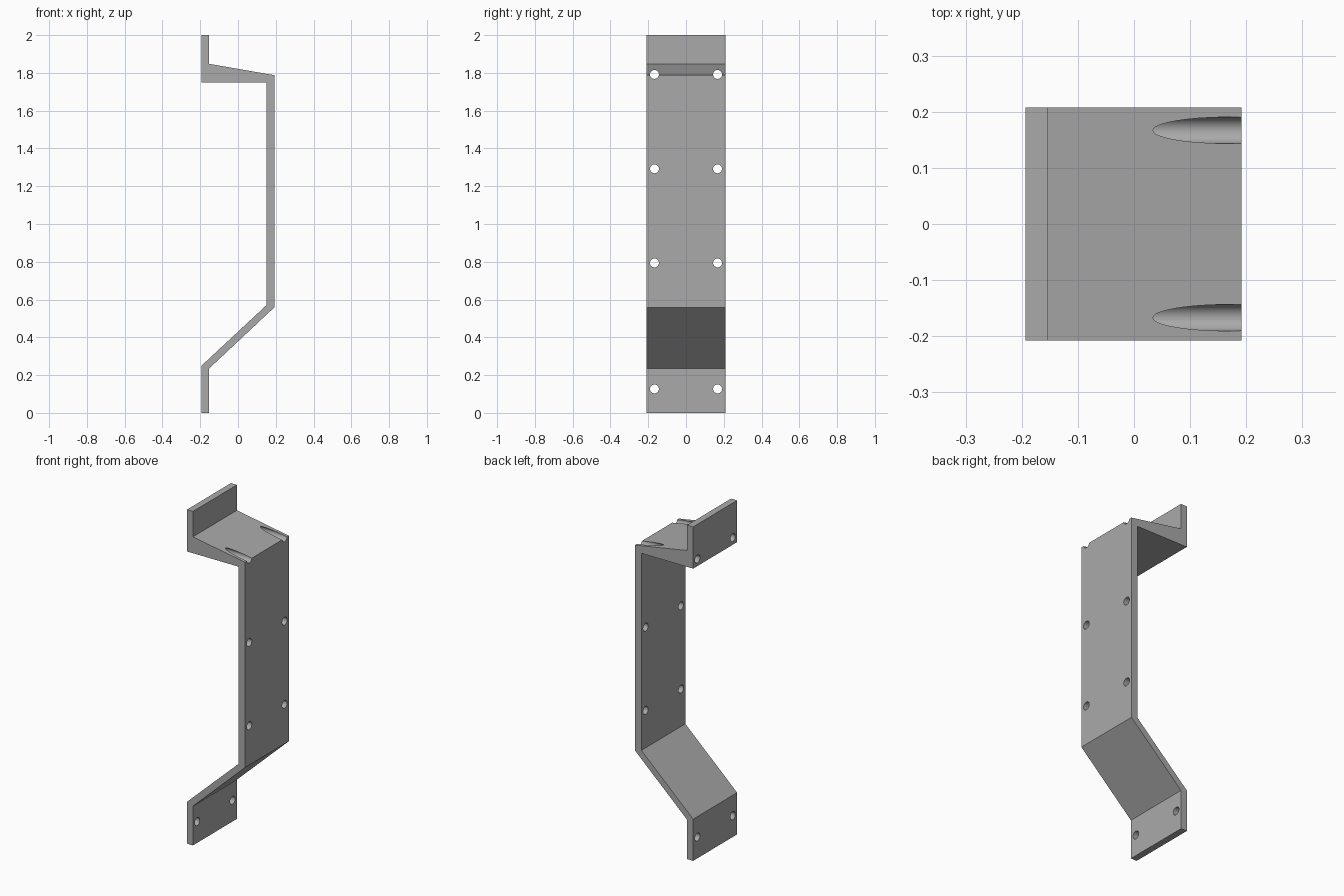
import bpy
import bmesh
from math import pi
from mathutils import Matrix, Vector

cube = bpy.data.objects.get("Cube")
if cube:
    bpy.data.objects.remove(cube, do_unlink=True)

HALF_WIDTH = 0.208
HOLE_RADIUS = 0.0235
HOLE_Y = 0.167
HOLE_HEIGHTS = (0.127, 0.794, 1.292, 1.792)

# Bent strip outline, as (x, z)
PROFILE = [
    (-0.193, 0), (-0.153, 0), (-0.153, 0.235), (0.192, 0.558),
    (0.192, 1.788), (-0.153, 1.848), (-0.153, 2), (-0.193, 2),
    (-0.193, 1.75), (0.15, 1.75), (0.15, 0.57), (-0.193, 0.25),
]


def make_material(name, colour):
    mat = bpy.data.materials.new(name)
    mat.use_nodes = True
    mat.diffuse_color = colour
    mat.node_tree.nodes["Principled BSDF"].inputs["Base Color"].default_value = colour
    return mat


def make_object(name, bm):
    bmesh.ops.recalc_face_normals(bm, faces=bm.faces)
    mesh = bpy.data.meshes.new(name)
    bm.to_mesh(mesh)
    bm.free()
    obj = bpy.data.objects.new(name, mesh)
    bpy.context.collection.objects.link(obj)
    return obj


# Bracket: outline extruded across its width
bm = bmesh.new()
outline = bm.faces.new([bm.verts.new((x, -HALF_WIDTH, z)) for x, z in PROFILE])
swept = bmesh.ops.extrude_face_region(bm, geom=[outline])
moved = [v for v in swept["geom"] if isinstance(v, bmesh.types.BMVert)]
bmesh.ops.translate(bm, verts=moved, vec=Vector((0, 2 * HALF_WIDTH, 0)))
bracket = make_object("mounting_bracket", bm)
bracket.data.materials.append(make_material("plain grey", (0.4, 0.4, 0.4, 1)))

# Screw holes: pairs of long cylinders running through along x
bm = bmesh.new()
for z in HOLE_HEIGHTS:
    for side in (-1, 1):
        place = Matrix.Translation((0, side * HOLE_Y, z)) @ Matrix.Rotation(pi / 2, 4, "Y")
        bmesh.ops.create_cone(bm, cap_ends=True, segments=48, radius1=HOLE_RADIUS,
                              radius2=HOLE_RADIUS, depth=1, matrix=place)
cutter = make_object("screw_hole_cutter", bm)
cutter.hide_render = True

cut = bracket.modifiers.new("screw holes", "BOOLEAN")
cut.operation = "DIFFERENCE"
cut.solver = "EXACT"
cut.object = cutter

# Apply the cut, then drop the cutter
bpy.ops.object.select_all(action="DESELECT")
bpy.context.view_layer.objects.active = bracket
bracket.select_set(True)
bpy.ops.object.modifier_apply(modifier=cut.name)
bpy.data.objects.remove(cutter, do_unlink=True)

# Smooth hole walls, crisp edges
bpy.ops.object.shade_smooth_by_angle(angle=pi / 9)
